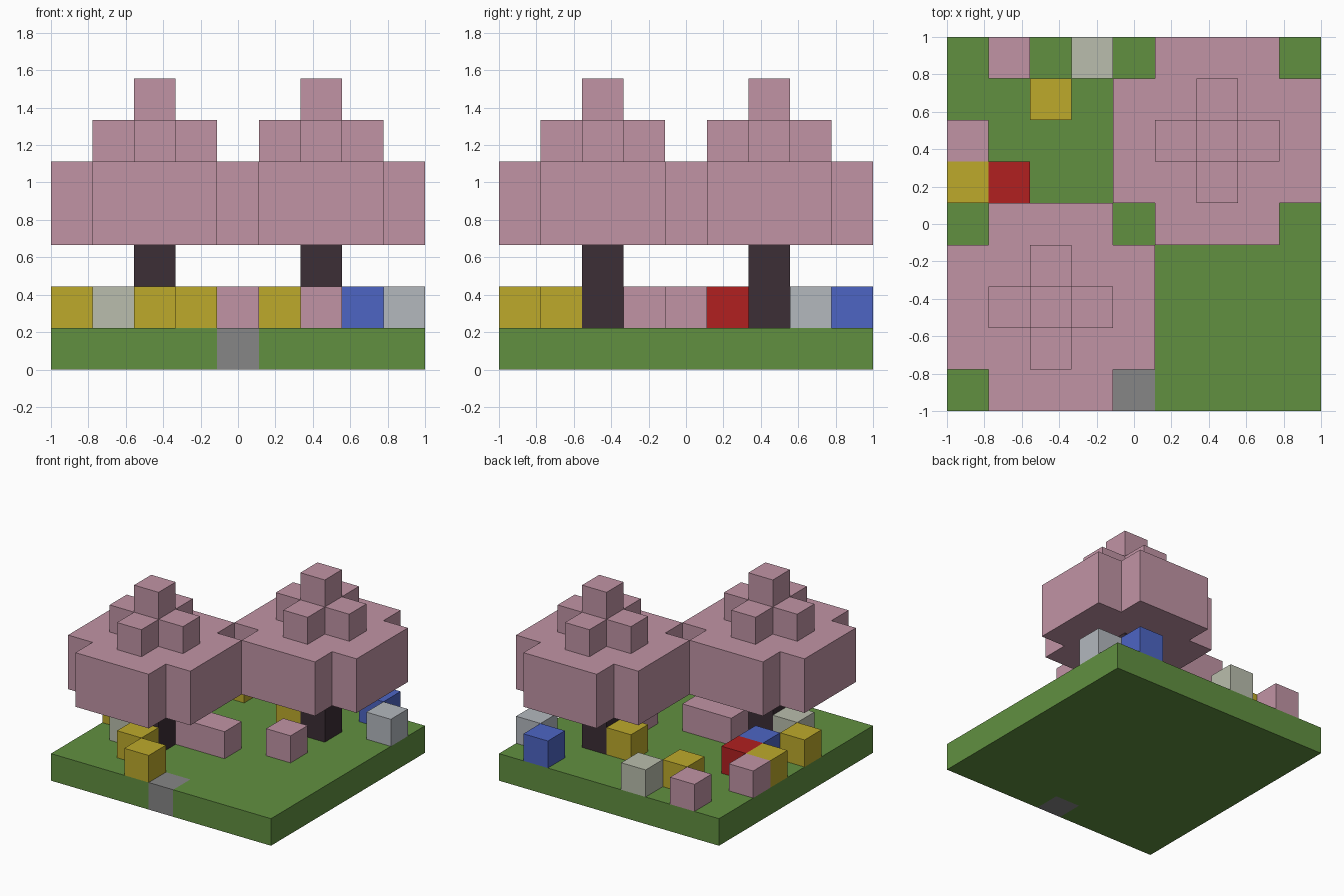
import bpy
import bmesh
from mathutils import Vector

cube = bpy.data.objects.get("Cube")
if cube:
    bpy.data.objects.remove(cube, do_unlink=True)

CELLS = 9
U = 2 / CELLS  # size of one block


def material(name, rgb):
    """Flat material from display colour values (0-255), stored linear."""
    lin = []
    for v in rgb:
        c = v / 255
        lin.append(c / 12.92 if c <= 0.04045 else ((c + 0.055) / 1.055) ** 2.4)
    m = bpy.data.materials.new(name)
    m.use_nodes = True
    m.diffuse_color = (*lin, 1)
    bsdf = next(n for n in m.node_tree.nodes if n.type == 'BSDF_PRINCIPLED')
    bsdf.inputs["Base Color"].default_value = (*lin, 1)
    return m


GRASS = material("grass green", (97, 144, 64))
STONE = material("stone grey", (134, 134, 134))
BARK = material("dark bark", (60, 46, 54))
PINK = material("blossom pink", (193, 148, 165))
YELLOW = material("flower yellow", (189, 170, 43))
RED = material("flower red", (177, 32, 32))
BLUE = material("flower blue", (77, 101, 196))
SILVER = material("cool pale grey", (179, 184, 190))
CREAM = material("warm pale grey", (186, 190, 173))


def prism(name, outline, z0, z1, mat):
    """Extrude an outline, given in block units from the corner, from z0 to z1."""
    bm = bmesh.new()
    half = CELLS / 2
    verts = [bm.verts.new(Vector((x - half, y - half, z0)) * U) for x, y in outline]
    base = bm.faces.new(verts)
    top = bmesh.ops.extrude_face_region(bm, geom=[base])
    moved = [g for g in top["geom"] if isinstance(g, bmesh.types.BMVert)]
    bmesh.ops.translate(bm, verts=moved, vec=(0, 0, (z1 - z0) * U))
    bmesh.ops.recalc_face_normals(bm, faces=bm.faces)
    mesh = bpy.data.meshes.new(name)
    bm.to_mesh(mesh)
    bm.free()
    mesh.materials.append(mat)
    obj = bpy.data.objects.new(name, mesh)
    bpy.context.collection.objects.link(obj)
    return obj


def block(name, ix, iy, z0, z1, mat):
    """One grid cell wide, upright box."""
    return prism(name, [(ix, iy), (ix + 1, iy), (ix + 1, iy + 1), (ix, iy + 1)], z0, z1, mat)


def cross(name, cx, cy, reach, arm, z0, z1, mat):
    """Square of half-size reach with its corners cut back to half-width arm."""
    quarter = [(reach, -arm), (reach, arm), (arm, arm)]
    outline = []
    for _ in range(4):
        outline += [(cx + x, cy + y) for x, y in quarter]
        quarter = [(-y, x) for x, y in quarter]
    return prism(name, outline, z0, z1, mat)


# Ground slab, notched at the front for the stone step
prism("ground", [(0, 0), (4, 0), (4, 1), (5, 1), (5, 0),
                 (CELLS, 0), (CELLS, CELLS), (0, CELLS)], 0, 1, GRASS)
block("stone_step", 4, 0, 0, 1, STONE)

# Two identical blossom trees on the diagonal
for side, i in (("front", 2), ("back", 6)):
    c = i + 0.5
    block(side + "_tree_trunk", i, i, 1, 3, BARK)
    cross(side + "_tree_canopy", c, c, 2.5, 1.5, 3, 5, PINK)
    cross(side + "_tree_crown", c, c, 1.5, 0.5, 5, 6, PINK)
    block(side + "_tree_tip", i, i, 6, 7, PINK)

# Fallen blossom log, two blocks long
prism("pink_hedge", [(3, 3), (5, 3), (5, 4), (3, 4)], 1, 2, PINK)

# Single flower blocks scattered on the grass
flowers = {
    "yellow_flower": (YELLOW, [(3, 0), (2, 1), (0, 3), (0, 5), (2, 7), (5, 6)]),
    "pink_flower": (PINK, [(6, 4), (0, 6), (1, 8)]),
    "blue_flower": (BLUE, [(1, 4), (7, 8)]),
    "red_flower": (RED, [(1, 5)]),
    "cream_flower": (CREAM, [(1, 2), (3, 8)]),
    "silver_flower": (SILVER, [(8, 7)]),
}
for name, (mat, cells) in flowers.items():
    for n, (ix, iy) in enumerate(cells, 1):
        block(f"{name}_{n}", ix, iy, 1, 2, mat)
